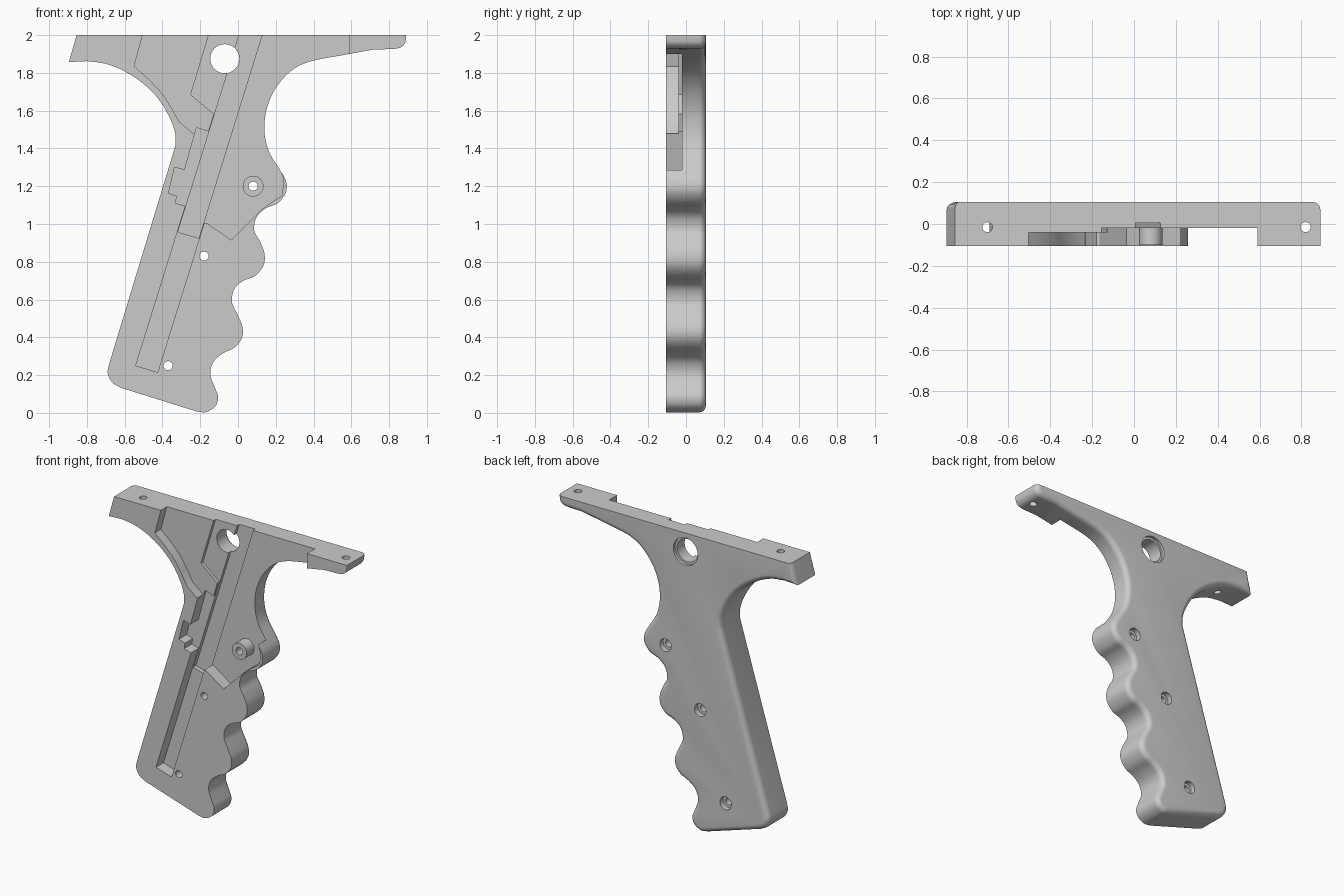
import bpy, bmesh, math
from mathutils import Vector

if "Cube" in bpy.data.objects:
    bpy.data.objects.remove(bpy.data.objects["Cube"])

FRONT, BACK, ROUND = -0.105, 0.105, 0.036

grey = bpy.data.materials.new("plain_grey")
grey.use_nodes = True
grey.diffuse_color = (0.6, 0.6, 0.6, 1)
grey.node_tree.nodes["Principled BSDF"].inputs["Base Color"].default_value = (0.6, 0.6, 0.6, 1)


def loft(name, rings):
    """Skin a stack of matching closed rings, cap both ends and face outward."""
    bm = bmesh.new()
    loops = [[bm.verts.new(p) for p in ring] for ring in rings]
    n = len(loops[0])
    for a, b in zip(loops, loops[1:]):
        for i in range(n):
            j = (i + 1) % n
            bm.faces.new((a[i], a[j], b[j], b[i]))
    bm.faces.new(loops[0][::-1])
    bm.faces.new(loops[-1])
    bm.normal_update()
    if bm.calc_volume(signed=True) < 0:
        bmesh.ops.reverse_faces(bm, faces=bm.faces[:])
    bm.normal_update()
    mesh = bpy.data.meshes.new(name)
    bm.to_mesh(mesh)
    bm.free()
    mesh.materials.append(grey)
    obj = bpy.data.objects.new(name, mesh)
    bpy.context.scene.collection.objects.link(obj)
    return obj


def plate(name, pts, y0, y1):
    return loft(name, [[(x, y, z) for x, z in pts] for y in (y0, y1)])


def circle(u, v, r, n=40):
    return [(u + r * math.cos(math.tau * i / n), v + r * math.sin(math.tau * i / n)) for i in range(n)]


def rod(name, x, z, r, y0, y1):
    return plate(name, circle(x, z, r), y0, y1)


def upright_rod(name, x, y, r, z0, z1):
    return loft(name, [[(u, v, z) for u, v in circle(x, y, r)] for z in (z0, z1)])


def cut(target, cutters):
    """Subtract all cutters from the target in one pass and discard them."""
    group = bpy.data.collections.new("cutters")
    bpy.context.scene.collection.children.link(group)
    for c in cutters:
        c.hide_render = True
        bpy.context.scene.collection.objects.unlink(c)
        group.objects.link(c)
    mod = target.modifiers.new("cut", 'BOOLEAN')
    mod.operation, mod.solver = 'DIFFERENCE', 'EXACT'
    mod.operand_type, mod.collection = 'COLLECTION', group
    bpy.context.view_layer.update()
    bpy.context.view_layer.objects.active = target
    bpy.ops.object.modifier_apply(modifier=mod.name)
    for c in cutters:
        bpy.data.objects.remove(c)
    bpy.data.collections.remove(group)


def spline(pts, steps=4):
    """Smooth curve through the points."""
    p = [Vector(q) for q in pts]
    p = [2 * p[0] - p[1]] + p + [2 * p[-1] - p[-2]]
    out = []
    for a, b, c, d in zip(p, p[1:], p[2:], p[3:]):
        for k in range(steps):
            t = k / steps
            out.append(0.5 * (2 * b + (c - a) * t + (2 * a - 5 * b + 4 * c - d) * t * t
                              + (3 * b - a - 3 * c + d) * t ** 3))
    return out + [Vector(pts[-1])]


# Outline: rear arm, heel, finger grooves, front arm tip
rear_arm = [(-.8, 1.862), (-.7, 1.848), (-.6, 1.808), (-.5, 1.742),
            (-.42, 1.66), (-.365, 1.57), (-.335, 1.49), (-.33, 1.42)]
heel = [(-.682, .26), (-.69, .21), (-.665, .16), (-.62, .133)]
fingers = [(-.22, .008), (-.17, .004), (-.12, .035), (-.105, .085), (-.125, .14), (-.147, .205),
           (-.13, .27), (-.08, .315), (-.02, .345), (.02, .395), (.024, .455), (-.005, .525),
           (-.033, .59), (-.017, .66), (.03, .7), (.09, .725), (.135, .78), (.14, .845),
           (.115, .91), (.085, .97), (.1, 1.04), (.15, 1.085), (.21, 1.11), (.253, 1.165),
           (.255, 1.225), (.22, 1.29), (.17, 1.37), (.145, 1.45), (.14, 1.53), (.155, 1.62),
           (.2, 1.72), (.28, 1.81), (.38, 1.86), (.55, 1.893), (.72, 1.924)]
tip = [(.82, 1.926), (.86, 1.934), (.883, 1.956), (.89, 1.985)]
outline = [Vector((-.855, 2)), Vector((-.895, 1.857))]
for run in (rear_arm, heel, fingers, tip):
    outline += spline(run)
outline.append(Vector((.89, 2)))


def inset(pts, d):
    """Shift the outline inward, leaving the flat top in place."""
    out = [pts[0] + Vector((d * .5, 0))]
    for o, p, q in zip(pts, pts[1:], pts[2:]):
        u, v = (p - o).normalized(), (q - p).normalized()
        a, b = Vector((-u.y, u.x)), Vector((-v.y, v.x))
        out.append(p + (a + b) * d / (1 + a.dot(b)))
    return out + [pts[-1] - Vector((d, 0))]


# Body with the rear rim rolled over
rings = [[(p.x, FRONT, p.y) for p in outline]]
for k in range(7):
    ang = math.pi / 2 * k / 6
    y = BACK - ROUND + ROUND * math.sin(ang)
    rings.append([(p.x, y, p.y) for p in inset(outline, ROUND * (1 - math.cos(ang)))])
body = loft("grip_half", rings)


def slant(z, side):
    """Position along the leaning channel at a given height."""
    return side + (z - 2) * .311


def channel(left, right, low_left, low_right):
    return [(slant(2.1, left), 2.1), (slant(low_left, left), low_left),
            (slant(low_right, right), low_right), (slant(2.1, right), 2.1)]


# Pockets in the open face: outline and floor depth
pockets = {
    "trigger_pocket": ([(slant(2.11, .05), 2.11), (slant(1.01, .05), 1.01), (-.165, 1.005), (-.035, .915),
                        (.135, 1.085), (.235, 1.153), (.24, 1.24), (.222, 1.288), (.4, 1.288),
                        (.59, 1.7), (.59, 2.11)], -.02),
    "rear_pocket": ([(-.475, 2.12), (-.505, 2), (-.55, 1.835), (-.47, 1.765), (-.4, 1.69), (-.355, 1.62),
                     (-.31, 1.54), (-.235, 1.478), (-.12, 1.478), (slant(2.12, .09), 2.12)], -.04),
    "middle_pocket": ([(-.125, 2.13), (-.155, 2), (-.25, 1.685), (-.128, 1.582), (-.08, 1.582),
                       (slant(2.13, .075), 2.13)], -.018),
    "catch_pocket": ([(-.22, 1.51), (-.15, 1.488), (-.25, 1.09), (-.278, 1.095), (-.33, 1.11), (-.325, 1.148),
                      (-.368, 1.164), (-.336, 1.3), (-.283, 1.286)], -.022),
    "long_channel": (channel(.003, .13, .25, .215), -.025),
    "upper_channel": (channel(.006, .127, .957, .925), .005),
}
cutters = [plate(name, pts, -.3 - i * .01, floor) for i, (name, (pts, floor)) in enumerate(pockets.items())]

# Cross hole with a wider rim at the rear
cutters += [rod("cross_hole", -.07, 1.875, .077, -.4, .3), rod("cross_rim", -.07, 1.875, .092, .085, .32)]

# Counterbored screw holes
for x, z in ((.08, 1.2), (-.18, .83), (-.37, .25)):
    cutters += [rod("screw_drill", x, z, .024, -.4, .3), rod("screw_seat", x, z, .043, .07, .32)]

# Upright mounting holes in the arms
cutters += [upright_rod("mount_drill", x, -.015, .024, 1.7, 2.2) for x in (-.7, .82)]
cut(body, cutters)

# Screw post standing in the trigger pocket
post = rod("screw_post", .08, 1.2, .055, -.1, -.015)
cut(post, [rod("post_drill", .08, 1.2, .024, -.3, .3)])

for obj in (body, post):
    bpy.ops.object.select_all(action='DESELECT')
    obj.select_set(True)
    bpy.context.view_layer.objects.active = obj
    bpy.ops.object.shade_smooth_by_angle(angle=math.radians(30))
